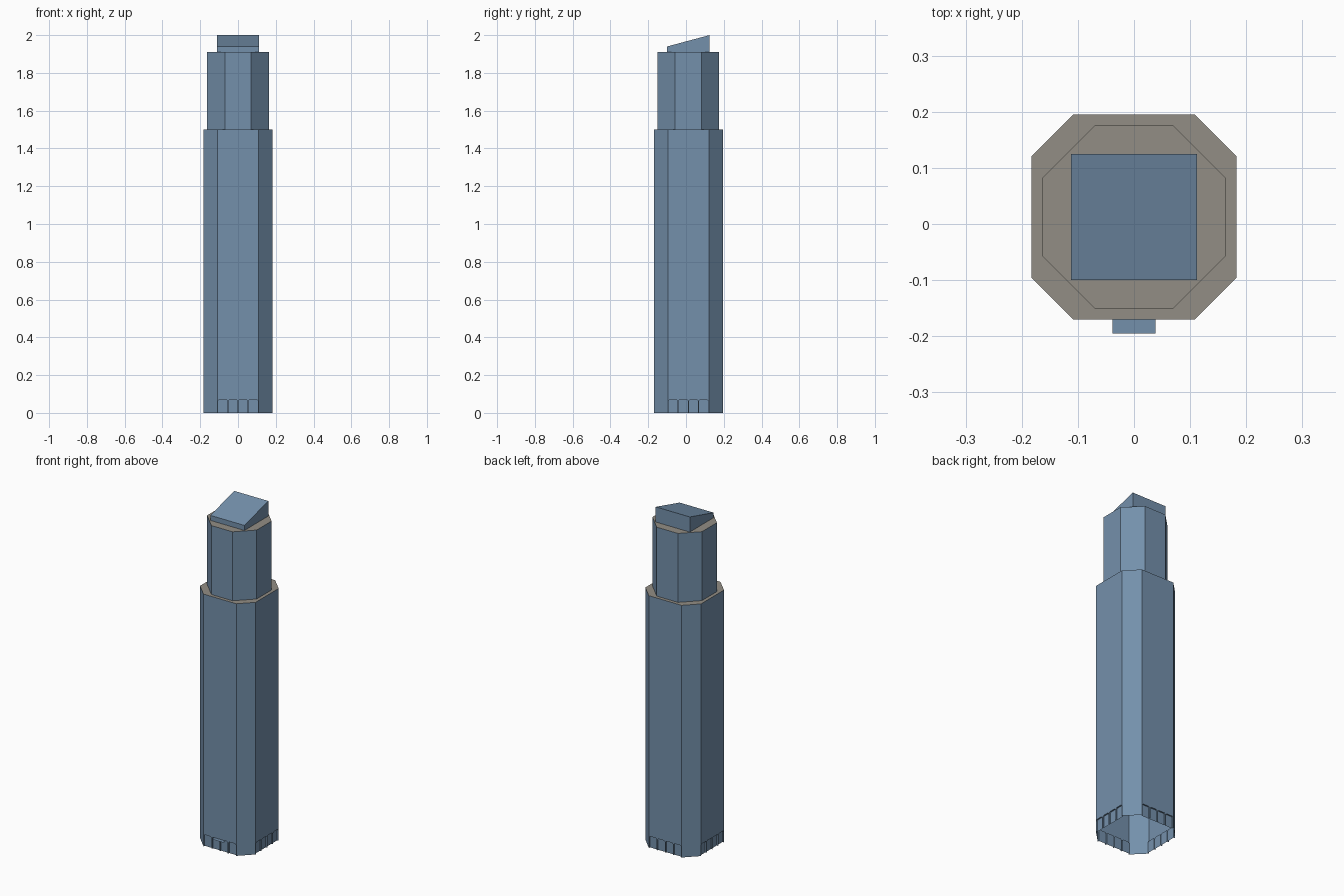
import bpy, bmesh
from math import pi
from mathutils import Matrix, Vector

cube = bpy.data.objects.get("Cube")
if cube:
    bpy.data.objects.remove(cube, do_unlink=True)

CY = 0.0125          # tower axis; the canopy shifts it back a little


def material(name, rgb):
    m = bpy.data.materials.new(name)
    m.use_nodes = True
    m.diffuse_color = (*rgb, 1)
    m.node_tree.nodes["Principled BSDF"].inputs["Base Color"].default_value = (*rgb, 1)
    return m


blue = material("blue glass", (0.175, 0.28, 0.41))
taupe = material("taupe roof", (0.29, 0.27, 0.235))


def face(bm, pts, mat=0):
    f = bm.faces.new([bm.verts.new(p) for p in pts])
    f.material_index = mat
    return f


def finish(bm, name):
    bmesh.ops.remove_doubles(bm, verts=bm.verts, dist=0.0003)
    bmesh.ops.recalc_face_normals(bm, faces=bm.faces)
    mesh = bpy.data.meshes.new(name)
    bm.to_mesh(mesh)
    bm.free()
    ob = bpy.data.objects.new(name, mesh)
    ob.location.y = CY
    mesh.materials.append(blue)
    mesh.materials.append(taupe)
    bpy.context.collection.objects.link(ob)
    return ob


def tier(name, half, flat, z0, z1, bays=0):
    """Open-bottomed octagonal shell with a flat roof and optional ground-floor bays."""
    bm = bmesh.new()
    roof = []
    for k in range(4):
        turn = Matrix.Rotation(k * pi / 2, 3, 'Z')

        def at(u, z, depth=0.0):
            return turn @ Vector((u, depth - half, z))

        # Wall outline, notched along the bottom by the bays
        outline = [at(-flat, z0)]
        width = 2 * flat / max(bays, 1)
        gap, cut, top, deep = 0.0025, 0.006, 0.07, 0.008
        for i in range(bays):
            a = -flat + i * width + gap
            b = a + width - 2 * gap
            arch = [(a, z0), (a, top - cut), (a + cut, top),
                    (b - cut, top), (b, top - cut), (b, z0)]
            outline += [at(u, z) for u, z in arch]
            face(bm, [at(u, z, deep) for u, z in arch])
            for p, q in zip(arch, arch[1:]):
                face(bm, [at(*p), at(*q), at(*q, deep), at(*p, deep)])
        outline += [at(flat, z0), at(flat, z1), at(-flat, z1)]
        face(bm, outline)

        # Chamfered corner
        corner = [(flat, -half), (half, -flat)]
        (p, q) = [turn @ Vector((x, y, 0)) for x, y in corner]
        lo, hi = Vector((0, 0, z0)), Vector((0, 0, z1))
        face(bm, [p + lo, q + lo, q + hi, p + hi])
        roof += [at(-flat, z1), at(flat, z1)]
    face(bm, roof, 1)
    return finish(bm, name)


tier("main_tower", 0.183, 0.108, 0, 1.5, bays=4)
tier("upper_tower", 0.163, 0.07, 1.5, 1.91)

# Sloped crown, low at the front
bm = bmesh.new()
bmesh.ops.create_cube(bm, size=1)
for v in bm.verts:
    high = 2.0 if v.co.y > 0 else 1.94
    v.co = (v.co.x * 0.224, v.co.y * 0.224, high if v.co.z > 0 else 1.91)
finish(bm, "sloped_crown")

# Thin entrance canopy
bm = bmesh.new()
face(bm, [(-0.038, -0.2075, 0.07), (0.038, -0.2075, 0.07),
          (0.038, -0.183, 0.07), (-0.038, -0.183, 0.07)])
finish(bm, "entrance_canopy")
